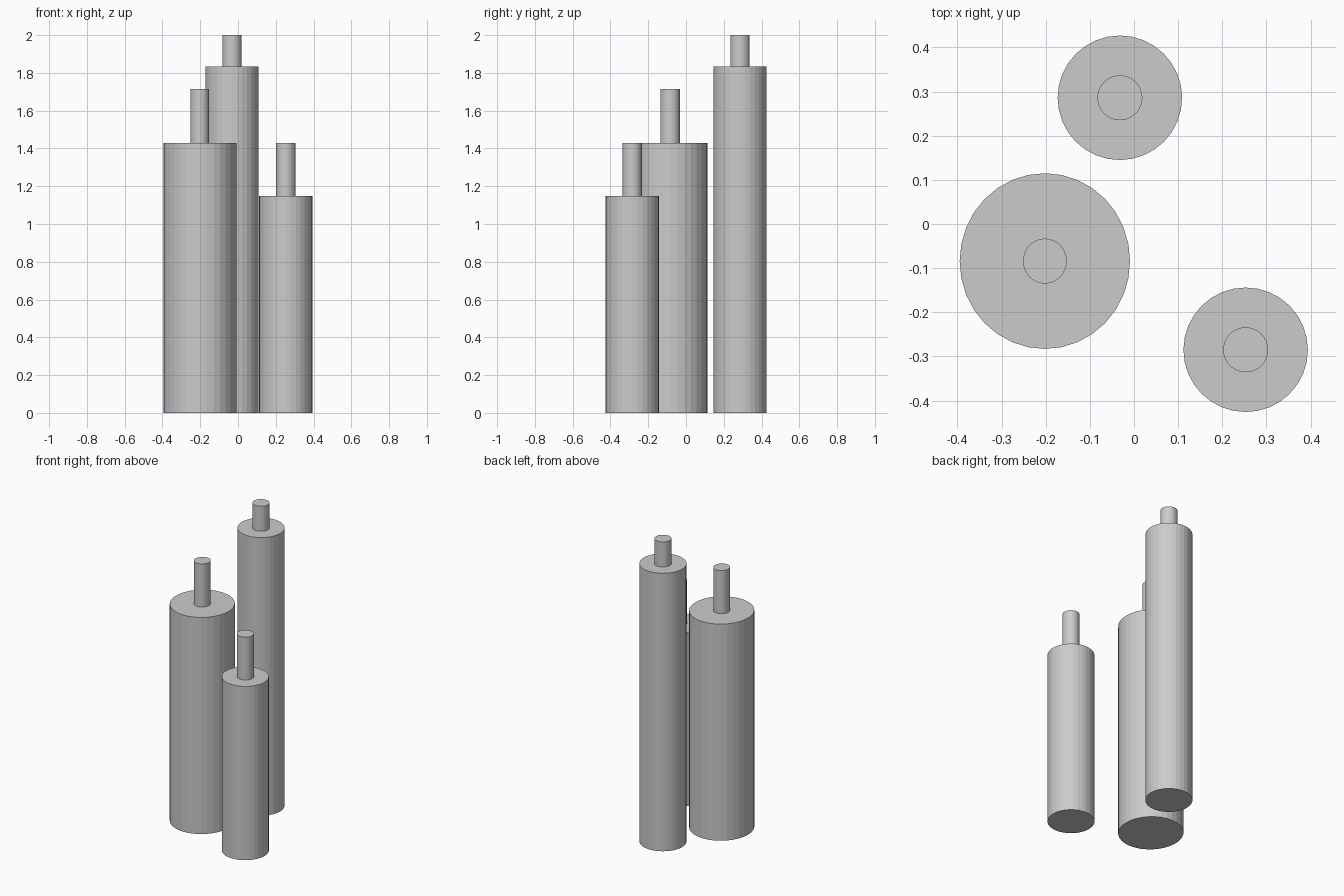
import bpy

if "Cube" in bpy.data.objects:
    bpy.data.objects.remove(bpy.data.objects["Cube"])

SIDES = 32


def cylinder(name, x, y, z0, z1, rx, ry):
    """Flat-faced upright cylinder between two heights."""
    bpy.ops.mesh.primitive_cylinder_add(
        vertices=SIDES, radius=1, depth=1, location=(x, y, (z0 + z1) / 2))
    ob = bpy.context.object
    ob.name = name
    ob.scale = (rx, ry, z1 - z0)
    bpy.ops.object.transform_apply(location=False, rotation=False, scale=True)
    return ob


# name, centre x, centre y, radius x, radius y, body height, wick top
candles = [
    ("wide_candle", -0.202, -0.084, 0.193, 0.199, 1.43, 1.715),
    ("tall_candle", -0.032, 0.286, 0.141, 0.141, 1.835, 2.0),
    ("short_candle", 0.253, -0.285, 0.141, 0.141, 1.147, 1.43),
]

# Each candle is a wax body with a stubby wick seated slightly into it
for name, x, y, rx, ry, body_top, wick_top in candles:
    cylinder(name + "_body", x, y, 0, body_top, rx, ry)
    wick_r = 0.051
    cylinder(name + "_wick", x, y, body_top - 0.01, wick_top, wick_r * rx / ry, wick_r)
